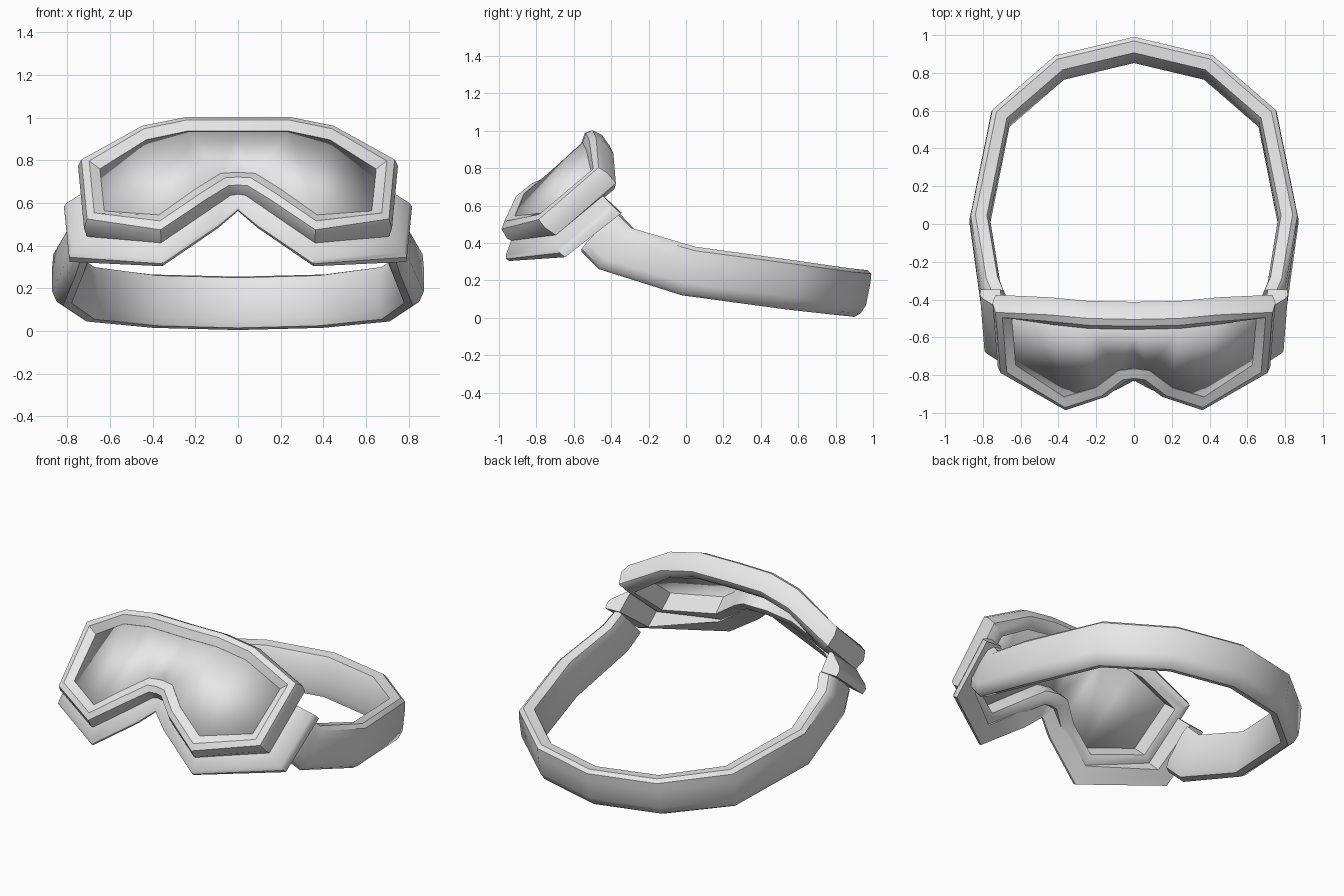
import bpy, bmesh, math
from mathutils import Vector

cube = bpy.data.objects.get("Cube")
if cube:
    bpy.data.objects.remove(cube, do_unlink=True)

grey = bpy.data.materials.new("light_grey")
grey.use_nodes = True
colour = (0.8, 0.8, 0.8, 1)
grey.diffuse_color = colour
grey.node_tree.nodes["Principled BSDF"].inputs["Base Color"].default_value = colour


def make_object(name, verts, faces, angle=40):
    bm = bmesh.new()
    points = [bm.verts.new(v) for v in verts]
    for face in faces:
        bm.faces.new([points[i] for i in face])
    bmesh.ops.recalc_face_normals(bm, faces=bm.faces)
    mesh = bpy.data.meshes.new(name)
    bm.to_mesh(mesh)
    bm.free()
    mesh.materials.append(grey)
    obj = bpy.data.objects.new(name, mesh)
    bpy.context.collection.objects.link(obj)
    bpy.ops.object.select_all(action='DESELECT')
    obj.select_set(True)
    bpy.context.view_layer.objects.active = obj
    bpy.ops.object.shade_smooth_by_angle(angle=math.radians(angle))
    return obj


def flip(v):
    return Vector((-v.x, v.y, v.z))


def miters(path, normal, closed):
    """Sideways offset direction at each point, lengthened at corners."""
    count = len(path)
    sides = [normal.cross(path[(i + 1) % count] - path[i]).normalized()
             for i in range(count)]
    result = []
    for i in range(count):
        a, b = sides[i - 1], sides[i]
        if not closed and i == 0:
            a = b
        if not closed and i == count - 1:
            b = a
        result.append((a + b) / (1 + a.dot(b)))
    return result


def loft(name, rings, closed):
    """Skin a row of equal cross-sections, capping open ends."""
    size, count = len(rings[0]), len(rings)
    faces = []
    for i in range(count if closed else count - 1):
        j = (i + 1) % count
        for k in range(size):
            m = (k + 1) % size
            faces.append((i * size + k, i * size + m, j * size + m, j * size + k))
    if not closed:
        faces.append(tuple(range(size)))
        faces.append(tuple(range((count - 1) * size, count * size)))
    return make_object(name, [p for ring in rings for p in ring], faces)


# Half outline of the lens, from top centre around the side to the nose
half = [Vector(p) for p in (
    (0, -.555, .94), (.24, -.55, .94), (.43, -.53, .90),
    (.65, -.50, .76), (.63, -.75, .56), (.37, -.92, .54),
    (.20, -.87, .66), (.08, -.78, .735), (0, -.77, .74))]
face_normal = Vector((0, -.74, .67)).normalized()
back = -face_normal

# Front frame: rounded section swept around the lens outline
outline = half + [flip(v) for v in half[-2:0:-1]]
section = [(-.005, 0), (.045, -.022), (.08, -.005), (.095, .05),
           (.08, .12), (.04, .135), (0, .125)]
rings = [[p + d * out + back * depth for out, depth in section]
         for p, d in zip(outline, miters(outline, face_normal, True))]
loft("front_frame", rings, True)

# Curved lens, set just inside the frame
lens_half = [(0, 1, 7, 8), (1, 6, 7), (1, 2, 5, 6), (2, 3, 4, 5)]
lens = make_object("lens", [p + back * .008 for p in half], lens_half)
mirror = lens.modifiers.new("mirror", 'MIRROR')
mirror.use_clip = True
thick = lens.modifiers.new("thickness", 'SOLIDIFY')
thick.thickness = .012
thick.offset = 0

# Face skirt: open band behind the frame, under the nose and up both sides
start = half[3].lerp(half[4], .12)
right = [start] + half[4:]
skirt_path = right + [flip(v) for v in right[-2::-1]]
depths = [.255, .235, .14, .125, .09, .08]
depths += depths[-2::-1]
section = [(.05, .45), (.08, .5), (.155, .75), (.168, .85), (.165, 1), (.06, 1)]
rings = [[p + d * out + back * depth * s for out, s in section]
         for p, d, depth in zip(skirt_path,
                                miters(skirt_path, face_normal, False), depths)]
loft("face_skirt", rings, False)

# Head strap: tall band; each station is its outer top edge and its slant
stations = [((.775, -.38, .555), (0, -.2, -.2)),
            ((.81, -.30, .48), (0, -.18, -.22)),
            ((.87, .05, .38), (0, -.07, -.26)),
            ((.755, .61, .305), (0, -.05, -.26)),
            ((.42, .90, .265), (0, -.05, -.25)),
            ((0, 1, .255), (0, -.05, -.25))]
edge = [Vector(p) for p, slant in stations]
slants = [Vector(slant) for p, slant in stations]
edge += [flip(v) for v in edge[-2::-1]]
slants += slants[-2::-1]
section = [(.03, 0), (.005, .08), (0, .3), (0, .75), (.02, .93), (.05, 1),
           (.09, .96), (.105, .8), (.105, .2), (.09, .02)]
rings = [[p + d * inward + s * drop for inward, drop in section]
         for p, d, s in zip(edge, miters(edge, Vector((0, 0, 1)), False), slants)]
loft("head_strap", rings, False)
